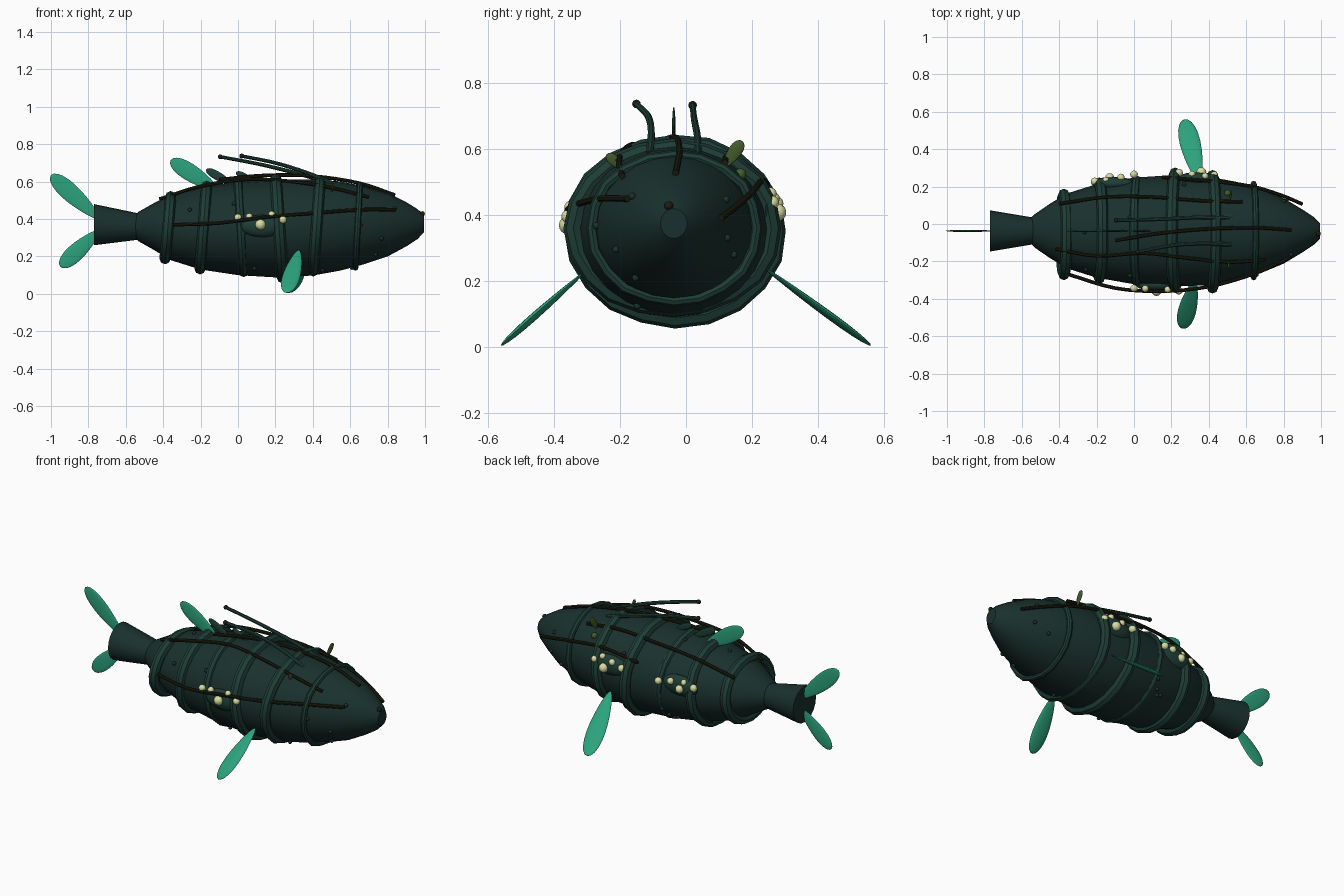
import bpy, bmesh, math, random
from mathutils import Vector, Matrix

if "Cube" in bpy.data.objects:
    bpy.data.objects.remove(bpy.data.objects["Cube"])
random.seed(4)
CY = -0.037


def mat(name, c):
    m = bpy.data.materials.new(name)
    m.diffuse_color = (*c, 1)
    m.use_nodes = True
    m.node_tree.nodes["Principled BSDF"].inputs["Base Color"].default_value = m.diffuse_color
    return m


HIDE = mat("dark_hide", (.010, .030, .026))
RING = mat("kelp_green", (.013, .048, .036))
FIN = mat("fin_green", (.025, .36, .20))
EGG = mat("pale_egg", (.70, .72, .36))
VINE = mat("vine_brown", (.012, .012, .006))
WEED = mat("weed_green", (.06, .11, .025))

# Body profile: x, half width, half height, centre height
PROFILE = [(-.57, .05, .045, .36), (-.53, .09, .08, .36), (-.45, .145, .125, .36),
           (-.36, .20, .175, .355), (-.2, .25, .22, .35), (0, .285, .25, .35),
           (.2, .298, .262, .35), (.4, .29, .257, .355), (.55, .262, .238, .363),
           (.68, .225, .207, .367), (.8, .175, .17, .37), (.9, .115, .118, .372),
           (.96, .075, .08, .373), (.995, .04, .045, .375)]


def section(x):
    for a, b in zip(PROFILE, PROFILE[1:]):
        if x <= b[0]:
            t = (x - a[0]) / (b[0] - a[0])
            return [p + (q - p) * t for p, q in zip(a, b)]
    return PROFILE[-1]


def surf(x, deg, off=0):
    """Point on the body; 0 deg is +y, 90 is up."""
    _, ry, rz, cz = section(x)
    a = math.radians(deg)
    return Vector((x, CY + (ry + off) * math.cos(a), cz + (rz + off) * math.sin(a)))


def finish(bm, name, m, angle=40):
    bmesh.ops.recalc_face_normals(bm, faces=bm.faces[:])
    me = bpy.data.meshes.new(name)
    bm.to_mesh(me)
    bm.free()
    ob = bpy.data.objects.new(name, me)
    bpy.context.collection.objects.link(ob)
    me.materials.append(m)
    bpy.ops.object.select_all(action='DESELECT')
    ob.select_set(True)
    bpy.context.view_layer.objects.active = ob
    bpy.ops.object.shade_smooth_by_angle(angle=math.radians(angle))
    return ob


def loft(name, loops, m, closed=False):
    bm = bmesh.new()
    rows = [[bm.verts.new(p) for p in l] for l in loops]
    pairs = list(zip(rows, rows[1:])) + ([(rows[-1], rows[0])] if closed else [])
    for a, b in pairs:
        n = len(a)
        for i in range(n):
            bm.faces.new((a[i], a[(i + 1) % n], b[(i + 1) % n], b[i]))
    if not closed:
        bm.faces.new(rows[0])
        bm.faces.new(rows[-1])
    return finish(bm, name, m)


def tube(name, pts, r, m, taper=1):
    """Round tube through the points, smoothed by Catmull-Rom."""
    P = [Vector(p) for p in pts]
    P = [2 * P[0] - P[1]] + P + [2 * P[-1] - P[-2]]
    path = []
    for i in range(1, len(P) - 2):
        a, b, c, d = P[i - 1:i + 3]
        for k in range(4):
            t = k / 4
            path.append(.5 * (2 * b + (c - a) * t + (2 * a - 5 * b + 4 * c - d) * t * t
                              + (3 * b - a - 3 * c + d) * t ** 3))
    path.append(P[-2])
    loops = []
    for i, p in enumerate(path):
        tan = path[min(i + 1, len(path) - 1)] - path[max(i - 1, 0)]
        u = tan.cross(Vector((0, .3, 1))).normalized()
        v = tan.cross(u).normalized()
        rr = r * (1 + (taper - 1) * i / (len(path) - 1))
        loops.append([p + rr * (u * math.cos(k * math.pi / 4) + v * math.sin(k * math.pi / 4))
                      for k in range(8)])
    return loft(name, loops, m)


def leaf(name, root, tip, width, thick, side, m):
    """Flattened paddle, wider towards the tip."""
    root, tip = Vector(root), Vector(tip)
    ax = tip - root
    n = ax.cross(Vector(side)).normalized()
    s = n.cross(ax).normalized()
    bm = bmesh.new()
    bmesh.ops.create_uvsphere(bm, u_segments=16, v_segments=12, radius=1)
    for v in bm.verts:
        x, y, z = v.co
        w = .88 + .3 * z
        v.co = root + ax * (z + 1) / 2 + s * x * w * width / 2 + n * y * w * thick / 2
    return finish(bm, name, m, 60)


def ball(name, c, r, m, squash=(1, 1, 1)):
    bm = bmesh.new()
    bmesh.ops.create_uvsphere(bm, u_segments=12, v_segments=8, radius=r)
    bmesh.ops.scale(bm, vec=squash, verts=bm.verts[:])
    bmesh.ops.translate(bm, vec=c, verts=bm.verts[:])
    return finish(bm, name, m, 60)


# Body and tail stock
loft("body", [[surf(p[0], k * 15) for k in range(24)] for p in PROFILE], HIDE)
loft("tail_stock", [[(x, CY + r * math.cos(k * math.pi / 10), z + r * math.sin(k * math.pi / 10))
                     for k in range(20)]
                    for x, r, z in [(-.53, .07, .36), (-.77, .11, .37)]], HIDE)

# Binding rings: x, half width, half height, centre y and z, tube radius, lean
RINGS = [(-.375, .215, .165, -.055, .355, .030, .015), (-.185, .255, .222, -.035, .355, .030, .018),
         (.015, .275, .243, -.04, .355, .024, -.015), (.22, .305, .262, -.034, .352, .032, -.018),
         (.42, .302, .240, -.04, .36, .030, .018), (.64, .252, .222, -.036, .362, .016, .012)]
for i, (x, ry, rz, cy, cz, r, lean) in enumerate(RINGS):
    loops = []
    for k in range(20):
        a = k * math.tau / 20
        wob = 1 + random.uniform(-.012, .012)
        d = Vector((0, math.cos(a), math.sin(a)))
        c = Vector((x + lean * math.sin(a), cy + ry * wob * d.y, cz + rz * wob * d.z))
        loops.append([c + r * (d * math.cos(j * math.pi / 4) + Vector((1, 0, 0)) * math.sin(j * math.pi / 4))
                      for j in range(8)])
    loft(f"ring_{i + 1}", loops, RING, True)

# Vines creeping along the hide: (x, angle) stations
VINES = [[(-.35, 176, .03), (-.1, 174, .04), (.15, 168, .035), (.4, 164, .02), (.65, 158, .01), (.84, 150, .01)],
         [(-.42, 120, .03), (-.2, 118, .035), (.05, 112, .03), (.3, 118, .02), (.5, 126, .012), (.7, 134, .008)],
         [(-.4, 45, .03), (-.15, 52, .035), (.1, 55, .025), (.35, 58, .015), (.58, 54, .01)],
         [(.15, 28, .03), (.4, 32, .025), (.62, 26, .025), (.78, 18, .02), (.9, 8, .03)],
         [(-.1, 100, .03), (.15, 92, .025), (.4, 88, .018), (.65, 86, .012), (.84, 88, .008)]]
for i, v in enumerate(VINES):
    tube(f"vine_{i + 1}", [surf(*s) for s in v], .010, VINE)

# Long whip feelers
for name, pts in [("feeler_left", [(.52, -.11, .585), (.36, -.105, .65), (.2, -.115, .70), (.02, -.15, .737)]),
                  ("feeler_right", [(.55, .035, .575), (.35, .035, .635), (.13, .025, .69), (-.095, .02, .733)])]:
    tube(name, pts, .012, RING, .8)
    ball(name + "_tip", pts[-1], .013, VINE)

# Fins
leaf("pectoral_fin_left", (.325, -.30, .235), (.26, -.56, .005), .105, .024, (1, 0, .1), FIN)
leaf("pectoral_fin_right", (.35, .225, .25), (.27, .56, .005), .12, .024, (1, 0, .1), FIN)
leaf("tail_fin_upper", (-.74, CY, .40), (-1.0, CY, .635), .105, .012, (1, 0, 1), FIN)
leaf("tail_fin_lower", (-.74, CY, .34), (-.95, CY, .145), .10, .012, (1, 0, -1), FIN)
leaf("dorsal_fin", (-.10, CY, .55), (-.36, CY, .715), .10, .012, (1, 0, 1), FIN)
leaf("dorsal_spine_1", (-.02, CY, .58), (-.17, CY, .665), .05, .012, (1, 0, 1), RING)
leaf("dorsal_spine_2", (.10, CY, .59), (-.01, CY, .65), .04, .012, (1, 0, 1), RING)

# Egg clusters on dark pads
CLUSTERS = [("left", .13, 177, [(-.0, 168, .02), (.06, 167, .018), (.12, 176, .028), (.18, 165, .018), (.24, 171, .02)]),
            ("right_front", .34, 15, [(.24, 17, .022), (.31, 20, .019), (.36, 11, .027), (.43, 17, .02), (.38, 23, .018)]),
            ("right_back", -.11, 14, [(-.21, 16, .021), (-.15, 20, .018), (-.13, 11, .024), (-.07, 18, .02), (0, 15, .021)])]
for name, x, deg, eggs in CLUSTERS:
    ball(f"egg_pad_{name}", surf(x, deg, -.005), .06, RING, (2.0, .6, 1))
    for j, (ex, ed, r) in enumerate(eggs):
        ball(f"egg_{name}_{j + 1}", surf(ex, ed, .028), r, EGG)

# Weed tufts
leaf("weed_right", (.51, .115, .545), (.52, .17, .625), .045, .012, (0, 1, -.6), WEED)
leaf("weed_left", (.50, -.19, .54), (.51, -.24, .585), .035, .012, (0, 1, .6), WEED)
ball("weed_bud", surf(.5, 42, .0), .018, WEED)

# Nose knob and warts
ball("nose_knob", (.985, -.052, .428), .014, VINE)
for i in range(22):
    ball(f"wart_{i + 1}", surf(random.uniform(-.3, .85), random.uniform(0, 360), .002), .011, HIDE)
